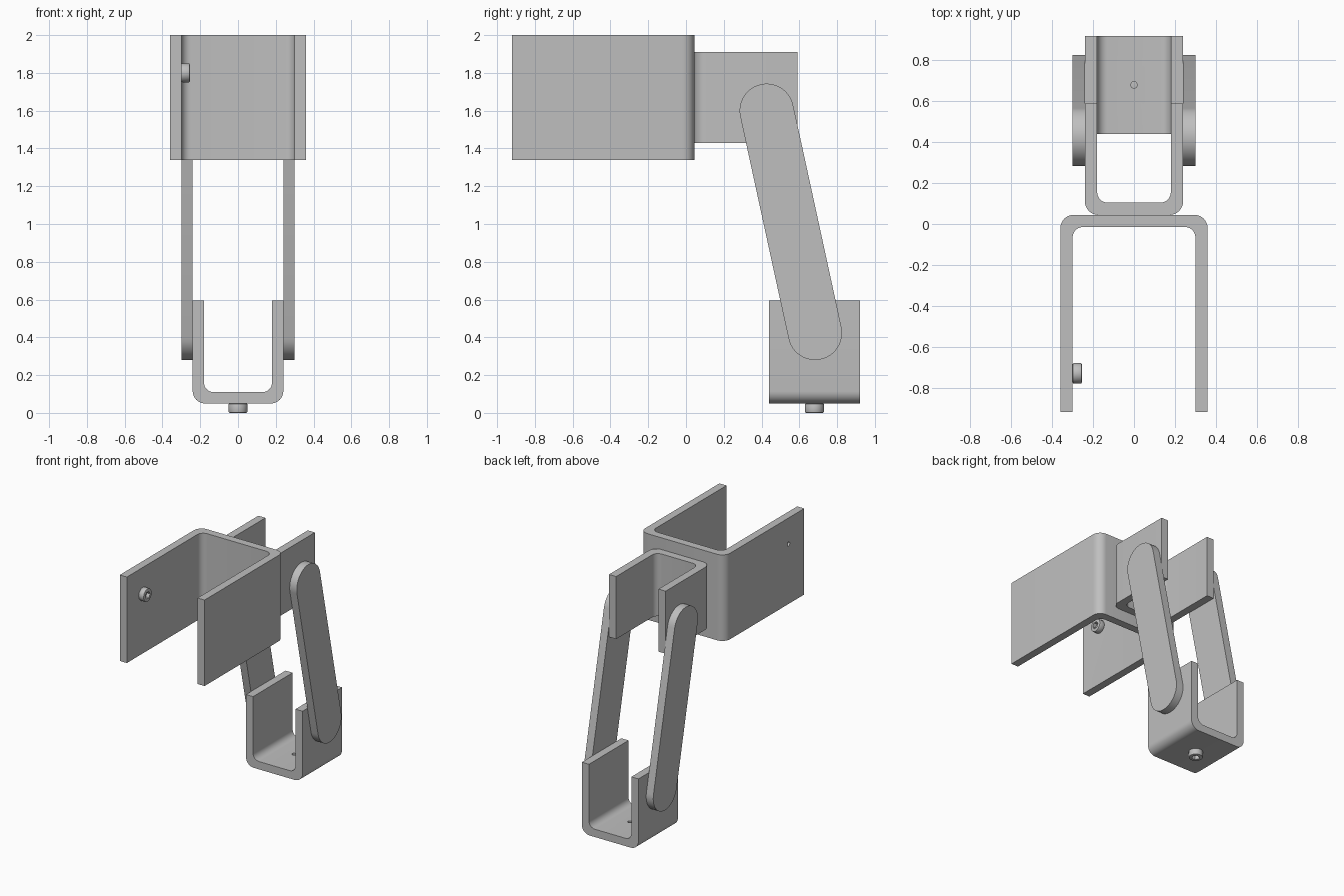
import bpy, bmesh
from math import pi, cos, sin, atan2
from mathutils import Matrix, Vector

cube = bpy.data.objects.get("Cube")
if cube:
    bpy.data.objects.remove(cube, do_unlink=True)

GREY = (0.52, 0.52, 0.52, 1)
steel = bpy.data.materials.new("plain grey steel")
steel.diffuse_color = GREY
steel.use_nodes = True
steel.node_tree.nodes["Principled BSDF"].inputs["Base Color"].default_value = GREY

PLATE = 0.06


def arc(cx, cy, r, start, end, steps):
    angles = [start + (end - start) * i / steps for i in range(steps + 1)]
    return [(cx + r * cos(a), cy + r * sin(a)) for a in angles]


def prism(name, outline, low, high, axes):
    """Extrude an outline; axes are the world directions of (u, v, extrusion)."""
    u, v, w = (Vector(a) for a in axes)
    bm = bmesh.new()
    face = bm.faces.new([bm.verts.new(u * a + v * b + w * low) for a, b in outline])
    top = bmesh.ops.extrude_face_region(bm, geom=[face])["geom"]
    bmesh.ops.translate(bm, vec=w * (high - low),
                        verts=[g for g in top if isinstance(g, bmesh.types.BMVert)])
    bmesh.ops.recalc_face_normals(bm, faces=bm.faces)
    mesh = bpy.data.meshes.new(name)
    bm.to_mesh(mesh)
    bm.free()
    mesh.materials.append(steel)
    obj = bpy.data.objects.new(name, mesh)
    bpy.context.collection.objects.link(obj)
    return obj


def activate(obj):
    bpy.ops.object.select_all(action="DESELECT")
    obj.select_set(True)
    bpy.context.view_layer.objects.active = obj


def smooth(obj):
    activate(obj)
    bpy.ops.object.shade_smooth_by_angle(angle=pi / 6)


def cut(obj, cutter):
    cutter.hide_render = True
    mod = obj.modifiers.new("cut", "BOOLEAN")
    mod.object = cutter
    mod.solver = "EXACT"
    activate(obj)
    bpy.ops.object.modifier_apply(modifier=mod.name)
    bpy.data.objects.remove(cutter, do_unlink=True)


def channel(half, depth, outer=0.065, inner=0.05):
    """U outline with its web on v = 0 and its legs along +v."""
    c = half - outer
    k = half - PLATE - inner
    right = [(half, depth)] + arc(c, outer, outer, 0, -pi / 2, 8)
    inside = arc(k, PLATE + inner, inner, -pi / 2, 0, 8) + [(half - PLATE, depth)]
    return (right + [(-a, b) for a, b in reversed(right)]
            + [(-a, b) for a, b in reversed(inside)] + inside)


def place(outline, offset, sign=1):
    return [(a, offset + sign * b) for a, b in outline]


X, Y, Z = (1, 0, 0), (0, 1, 0), (0, 0, 1)

# Three U-shaped brackets
large_bracket = prism("large_bracket", place(channel(0.36, 0.965), 0.045, -1), 1.34, 2.0, (X, Y, Z))
middle_bracket = prism("middle_bracket", place(channel(0.24, 0.545), 0.045), 1.43, 1.91, (X, Y, Z))
lower_bracket = prism("lower_bracket", place(channel(0.24, 0.545), 0.05), 0.44, 0.92, (X, Z, Y))

# Pair of slanted link arms with round ends
top, bottom, radius = Vector((0.427, 1.6)), Vector((0.683, 0.423)), 0.143
tilt = atan2(top.y - bottom.y, top.x - bottom.x)
link = (arc(top.x, top.y, radius, tilt - pi / 2, tilt + pi / 2, 24)
        + arc(bottom.x, bottom.y, radius, tilt + pi / 2, tilt + 3 * pi / 2, 24))
for side, name in ((1, "left_arm"), (-1, "right_arm")):
    smooth(prism(name, link, 0.24, 0.24 + PLATE, (Y, Z, (side, 0, 0))))


# Socket-head screws, each with a small bore through its plate
def circle(r, sides):
    return [(r * cos(2 * pi * i / sides), r * sin(2 * pi * i / sides)) for i in range(sides)]


def screw(name, plate, base, axes, height):
    head = prism(name, circle(0.05, 32), 0, height, axes)
    bevel = head.modifiers.new("rim", "BEVEL")
    bevel.width, bevel.segments = 0.006, 2
    activate(head)
    bpy.ops.object.modifier_apply(modifier=bevel.name)
    cut(head, prism("socket_cutter", circle(0.028, 6), height * 0.4, height + 0.02, axes))
    head.data.transform(Matrix.Translation(base))
    bore = prism("bore_cutter", circle(0.016, 16), -0.1, 0.02, axes)
    bore.data.transform(Matrix.Translation(base))
    cut(plate, bore)
    smooth(head)


screw("side_screw", large_bracket, (-0.30, -0.73, 1.8), (Y, Z, X), 0.045)
screw("bottom_screw", lower_bracket, (0, 0.68, 0.05), (X, Y, (0, 0, -1)), 0.05)

for bracket in (large_bracket, middle_bracket, lower_bracket):
    smooth(bracket)
